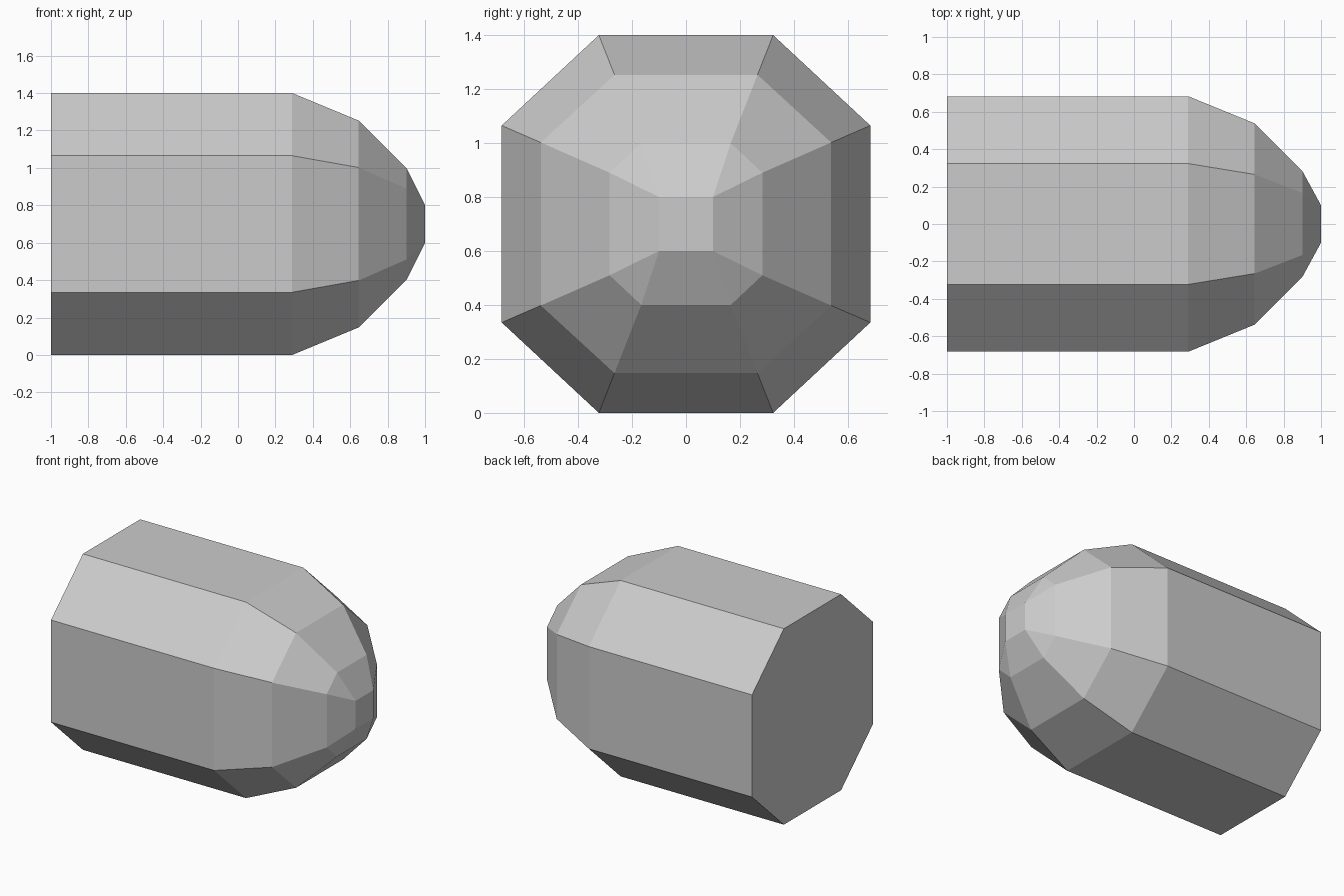
import bpy, bmesh

cube = bpy.data.objects.get("Cube")
if cube:
    bpy.data.objects.remove(cube, do_unlink=True)

MID_Z = 0.70

# One flat grey for the whole body
grey = bpy.data.materials.new("plain grey")
grey.use_nodes = True
colour = (0.6, 0.6, 0.6, 1)
grey.diffuse_color = colour
grey.node_tree.nodes["Principled BSDF"].inputs["Base Color"].default_value = colour


def octagon(bm, x, half_y, half_z, flat_y, flat_z):
    """Ring of eight points: a box outline with cut corners."""
    quarter = [(half_y, flat_z), (flat_y, half_z)]
    outline = (quarter
               + [(-y, z) for y, z in reversed(quarter)]
               + [(-y, -z) for y, z in quarter]
               + [(y, -z) for y, z in reversed(quarter)])
    return [bm.verts.new((x, y, MID_Z + z)) for y, z in outline]


# Stations along the length: straight barrel, then the rounded nose
stations = [
    (-1.0, 0.683, 0.70, 0.323, 0.365),
    (0.29, 0.683, 0.70, 0.323, 0.365),
    (0.645, 0.538, 0.553, 0.265, 0.302),
    (0.90, 0.283, 0.30, 0.166, 0.19),
    (1.0, 0.10, 0.10, 0.10, 0.10),
]

bm = bmesh.new()
rings = [octagon(bm, *s) for s in stations]
for a, b in zip(rings, rings[1:]):
    for i in range(8):
        j = (i + 1) % 8
        bm.faces.new((a[i], a[j], b[j], b[i]))

# Flat back and small square tip
bm.faces.new(rings[0])
bm.faces.new(rings[-1])
bmesh.ops.remove_doubles(bm, verts=bm.verts, dist=0.001)
bmesh.ops.recalc_face_normals(bm, faces=bm.faces)

mesh = bpy.data.meshes.new("bullet_body")
bm.to_mesh(mesh)
bm.free()
mesh.materials.append(grey)
body = bpy.data.objects.new("bullet_body", mesh)
bpy.context.collection.objects.link(body)
